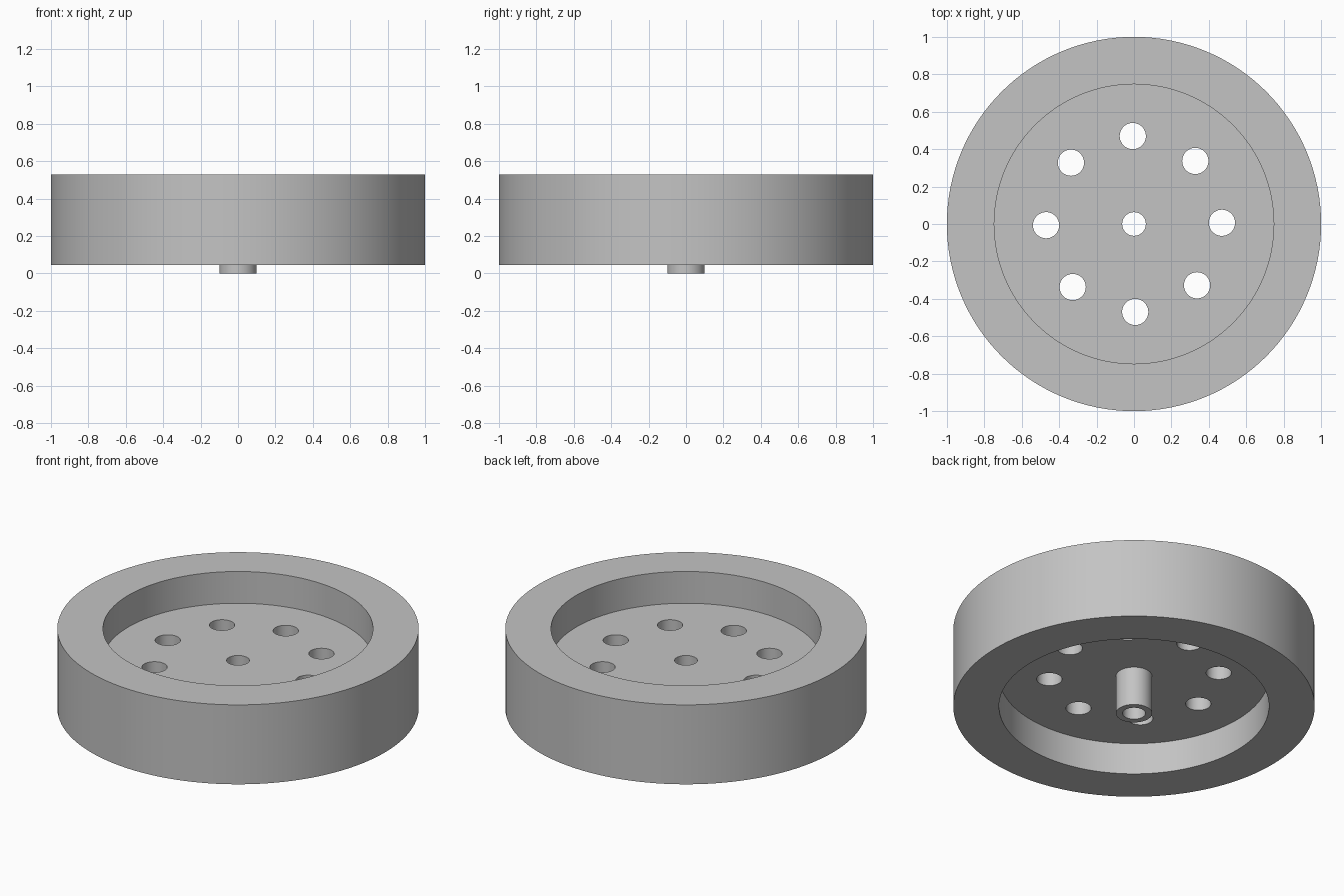
import bpy
import bmesh
import math

cube = bpy.data.objects.get("Cube")
if cube:
    bpy.data.objects.remove(cube, do_unlink=True)

SEGMENTS = 128
HOLES = 8

grey = bpy.data.materials.new("plain_grey")
grey.use_nodes = True
colour = (0.55, 0.55, 0.55, 1)
grey.diffuse_color = colour
grey.node_tree.nodes["Principled BSDF"].inputs["Base Color"].default_value = colour


def lathe(name, profile):
    """Revolve a closed (radius, height) profile around z."""
    bm = bmesh.new()
    rings = []
    for i in range(SEGMENTS):
        a = math.tau * i / SEGMENTS
        rings.append([bm.verts.new((r * math.cos(a), r * math.sin(a), z)) for r, z in profile])
    n = len(profile)
    for i, ring in enumerate(rings):
        after = rings[(i + 1) % SEGMENTS]
        for j in range(n):
            k = (j + 1) % n
            bm.faces.new((ring[j], after[j], after[k], ring[k]))
    bmesh.ops.recalc_face_normals(bm, faces=bm.faces)
    mesh = bpy.data.meshes.new(name)
    bm.to_mesh(mesh)
    bm.free()
    obj = bpy.data.objects.new(name, mesh)
    bpy.context.collection.objects.link(obj)
    return obj


# Wheel body: rim, recessed web and bored hub sleeve as one solid
rim_r, recess_r, hub_r, bore_r = 1.0, 0.747, 0.1, 0.063
rim_low, rim_high, web_low, web_high = 0.045, 0.53, 0.238, 0.336
wheel = lathe("wheel_body", [
    (rim_r, rim_low), (rim_r, rim_high),
    (recess_r, rim_high), (recess_r, web_high),
    (bore_r, web_high), (bore_r, 0),
    (hub_r, 0), (hub_r, web_low),
    (recess_r, web_low), (recess_r, rim_low),
])
wheel.data.materials.append(grey)

# Ring of drilled holes through the web
mesh = bpy.data.meshes.new("hole_cutter")
bm = bmesh.new()
for i in range(HOLES):
    a = math.tau * i / HOLES + math.radians(0.8)
    made = bmesh.ops.create_cone(bm, cap_ends=True, segments=48,
                                 radius1=0.07, radius2=0.07, depth=0.3)
    bmesh.ops.translate(bm, verts=made["verts"],
                        vec=(0.47 * math.cos(a), 0.47 * math.sin(a), (web_low + web_high) / 2))
bm.to_mesh(mesh)
bm.free()
mesh.materials.append(grey)
cutter = bpy.data.objects.new("hole_cutter", mesh)
bpy.context.collection.objects.link(cutter)
cutter.hide_render = True

drill = wheel.modifiers.new("drill_holes", "BOOLEAN")
drill.operation = "DIFFERENCE"
drill.solver = "EXACT"
drill.object = cutter

# Bake the holes, then smooth the round walls while keeping rims crisp
bpy.ops.object.select_all(action="DESELECT")
wheel.select_set(True)
bpy.context.view_layer.objects.active = wheel
bpy.ops.object.modifier_apply(modifier=drill.name)
bpy.data.objects.remove(cutter, do_unlink=True)
bpy.ops.object.shade_smooth_by_angle(angle=math.radians(30))
